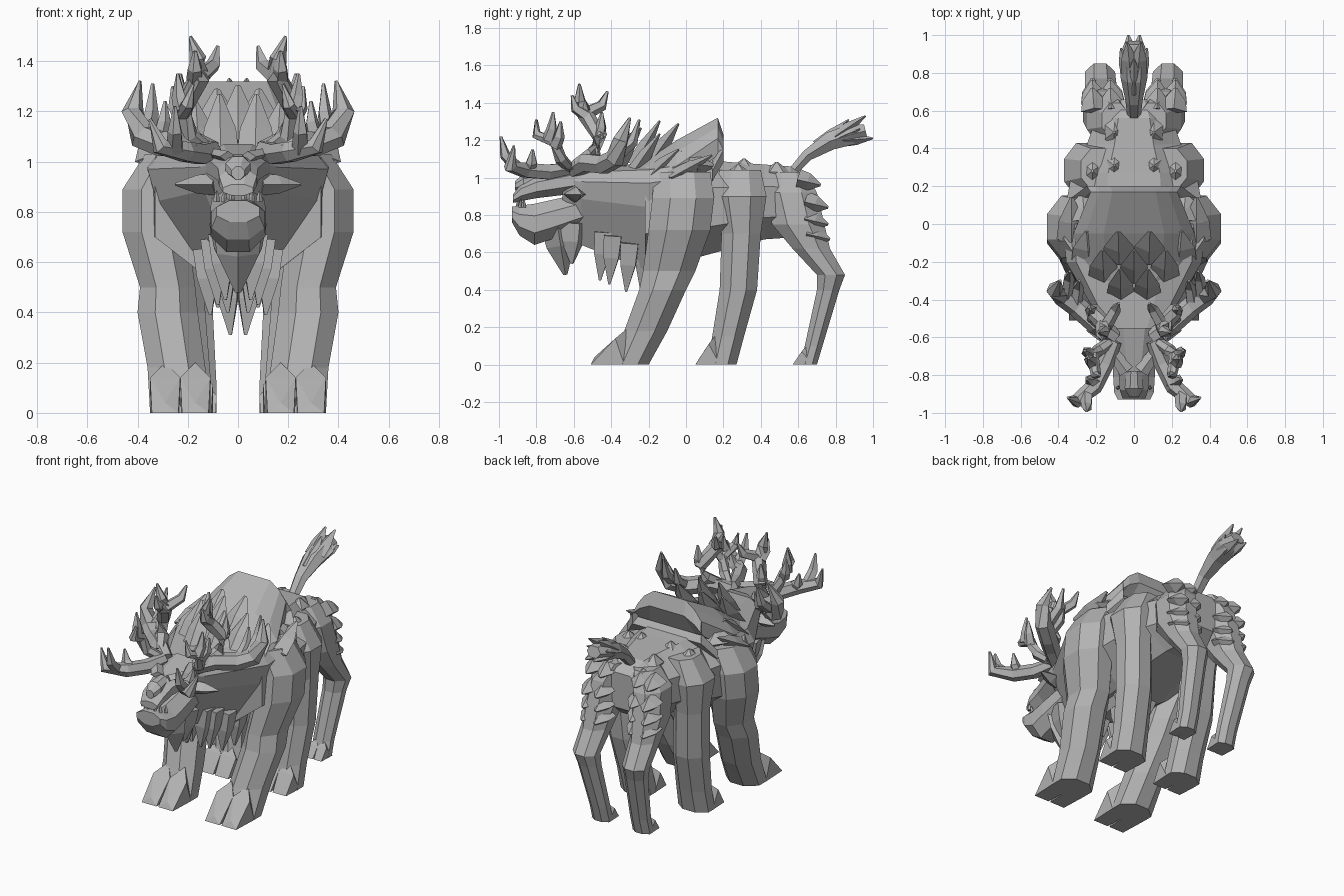
import bpy, bmesh, math
from mathutils import Vector as V

hide = bpy.data.materials.new("grey hide")
hide.diffuse_color = (0.45, 0.45, 0.45, 1)
SIDES = (("left", 1), ("right", -1))


def finish(name, bm):
    bmesh.ops.recalc_face_normals(bm, faces=bm.faces)
    me = bpy.data.meshes.new(name)
    bm.to_mesh(me)
    bm.free()
    me.materials.append(hide)
    ob = bpy.data.objects.new(name, me)
    bpy.context.collection.objects.link(ob)


def skin(bm, rings):
    """Bridge equal-length rings of points and cap both ends."""
    vs = [[bm.verts.new(p) for p in r] for r in rings]
    n = len(vs[0])
    for a, b in zip(vs, vs[1:]):
        for i in range(n):
            j = (i + 1) % n
            bm.faces.new((a[i], a[j], b[j], b[i]))
    bm.faces.new(vs[0])
    bm.faces.new(vs[-1])


def circle(n, turn=0.0, r=1.0):
    return [(r * math.cos(turn + i * math.tau / n), r * math.sin(turn + i * math.tau / n)) for i in range(n)]


OCT = circle(8, math.pi / 8, 1 / math.cos(math.pi / 8))


def mirrored(half):
    return half + [(-x, z) for x, z in reversed(half)]


def body(name, rings, prof=OCT):
    """Loft along y; ring = (y, bottom, top, half width)."""
    bm = bmesh.new()
    skin(bm, [[(px * w, y, (b + t) / 2 + pz * (t - b) / 2) for px, pz in prof] for y, b, t, w in rings])
    finish(name, bm)


def tube(bm, pts, radii, n=5, flat=1.0):
    P = [V(p) for p in pts]
    rings = []
    for i, p in enumerate(P):
        t = (P[min(i + 1, len(P) - 1)] - P[max(i - 1, 0)]).normalized()
        u = t.cross(V((0, 0, 1)))
        u = u.normalized() if u.length > 0.1 else V((1, 0, 0))
        v = u.cross(t) * flat
        rings.append([p + u * x + v * y for x, y in circle(n, 0, radii[i])])
    skin(bm, rings)


def spikes(name, items, flat=0.55):
    """Leaf-shaped tufts on both sides; item = (base, tip, half width)."""
    bm = bmesh.new()
    for b, t, w in items:
        for s in ((1, -1) if b[0] or t[0] else (1,)):
            B, T = V((b[0] * s, b[1], b[2])), V((t[0] * s, t[1], t[2]))
            tube(bm, [B, B.lerp(T, .45), T], (w, w * .85, w * .12), 4, flat)
    finish(name, bm)


# torso, neck and hump
body("torso", [(-.22, .55, 1.06, .33), (.05, .57, 1.1, .37), (.27, .63, 1.08, .33),
               (.42, .67, 1.07, .25), (.56, .68, 1.06, .2), (.66, .76, .99, .13)])
NECK = mirrored([(.45, 1), (.85, .9), (1, .65), (.9, .2), (.25, -1)])
body("neck", [(-.66, .82, 1.03, .1), (-.56, .64, 1.05, .15), (-.2, .5, 1.07, .36), (0, .52, 1.1, .37)], NECK)
HUMP = mirrored([(.5, 1), (.8, .5), (1, -.1), (1, -1)])
body("hump", [(-.38, .98, 1.05, .17), (-.2, .95, 1.1, .3), (-.05, .95, 1.2, .32),
              (.17, 1.12, 1.32, .23), (.2, 1.08, 1.23, .25), (.14, .98, 1.1, .33)], HUMP)

# broad mane plates in rows over neck, hump and shoulders
mane = []
for i, xs in enumerate([(.07,), (0, .16), (.08, .24), (.17, .3), (.1, .26)]):
    y, z, rise = -.38 + .1 * i, 1.03 + .035 * i, .25 - .011 * i * i
    for x in xs:
        drop = x * x * 1.5
        mane.append(((x, y, z - drop), (x * 1.05, y + .14, z + rise - drop * 1.8), .075 + .008 * i))
mane.append(((.33, -.08, 1.0), (.33, .14, 1.12), .08))
spikes("mane_tufts", mane, .5)

# chest, belly and chin tufts
spikes("chest_tufts", [((x + .02, y + .02, z + .26), (x, y, z), .07) for x, y, z in
                       [(.05, -.46, .45), (.08, -.41, .43), (.11, -.32, .39), (.04, -.24, .4),
                        (.03, -.08, .31), (.08, 0, .42)]], .9)
spikes("chin_beard", [((0, -.69, .76), (0, -.645, .48), .1), ((.05, -.6, .76), (.03, -.61, .54), .08)], .9)

# head
body("upper_jaw", [(-.925, .865, .91, .06), (-.88, .875, .97, .075), (-.8, .89, 1.01, .08), (-.55, .92, 1.07, .14)])
body("lower_jaw", [(-.93, .76, .845, .085), (-.89, .69, .85, .105), (-.81, .64, .86, .11),
                   (-.72, .67, .88, .11), (-.54, .74, .92, .1)])
body("nose", [(-.915, .93, .98, .025), (-.87, .93, 1.02, .05), (-.78, .95, 1.03, .04)])
spikes("brows", [((.04, -.78, 1.02), (.17, -.6, 1.05), .04)])
spikes("teeth", [((x, x / 2 - .91, .84), (x, x / 2 - .91, .885), .013) for x in (.025, .055, .085)], 1)
spikes("ears", [((.09, -.6, .91), (.25, -.56, .91), .055)], .8)

# antlers: curved beams, then bent tines that turn upward
BEAMS = [
    [(.1, -.6, 1.04), (.2, -.53, 1.08), (.3, -.44, 1.07), (.38, -.38, 1.1), (.42, -.35, 1.2), (.39, -.3, 1.32)],
    [(.1, -.62, 1.05), (.15, -.74, 1.03), (.21, -.86, 1.04), (.31, -.94, 1.06), (.35, -.92, 1.17)],
    [(.16, -.58, 1.07), (.21, -.49, 1.13), (.22, -.46, 1.22), (.15, -.54, 1.34), (.16, -.57, 1.41), (.19, -.57, 1.5)],
    [(.12, -.62, 1.05), (.19, -.67, 1.1), (.22, -.7, 1.19), (.2, -.8, 1.23), (.18, -.8, 1.31)],
]
TINES = [((.31, -.43, 1.08), (.29, -.3, 1.24)), ((.36, -.39, 1.1), (.34, -.25, 1.31)),
         ((.25, -.9, 1.05), (.25, -.99, 1.22)), ((.19, -.84, 1.04), (.25, -.82, 1.15)),
         ((.15, -.54, 1.34), (.08, -.42, 1.46)), ((.17, -.53, 1.33), (.17, -.61, 1.44)),
         ((.22, -.47, 1.22), (.23, -.45, 1.35)), ((.22, -.74, 1.2), (.24, -.71, 1.35)),
         ((.22, -.7, 1.17), (.26, -.67, 1.3))]
for side, s in SIDES:
    bm = bmesh.new()
    for k, pts in enumerate(BEAMS):
        r = (.055, .045, .043, .034)[k]
        tube(bm, [(x * s, y, z) for x, y, z in pts], [r * .8] + [r] * (len(pts) - 3) + [r * .8, .007], 6)
    for b, t in TINES:
        B, T = V((b[0] * s, *b[1:])), V((t[0] * s, *t[1:]))
        M = B.lerp(T, .5) + (T - B) * .25 * V((1, 1, 0)) - V((0, 0, .015))
        tube(bm, [B, M, T], (.036, .03, .007))
    finish(side + "_antler", bm)


# six legs: ring = (z, front y, back y, inner x, outer x), plus two wedge toes each
def legs(name, rings, reach, top):
    for side, s in SIDES:
        bm = bmesh.new()
        skin(bm, [[(s * (x0 + x1 + px * (x1 - x0)) / 2, (y0 + y1 + py * (y1 - y0)) / 2, z)
                   for px, py in OCT] for z, y0, y1, x0, x1 in rings])
        z0, y0, y1, x0, x1 = rings[0]
        w, f = (x1 - x0) / 2, y0 - reach
        for a in (x0, x0 + w):
            pts = [(a + w * u, f + v, z) for u in (0, 1) for v, z in ((reach + .07, z0), (reach * 1.2, top * .7))]
            pts += [(a + w * .06, f, z0), (a + w * .94, f, z0),
                    (a + w / 2, y0 + reach * .85, top), (a + w / 2, f + .02, top * .2)]
            bmesh.ops.convex_hull(bm, input=[bm.verts.new((x * s, y, z)) for x, y, z in pts])
        finish(f"{side}_{name}", bm)


legs("front_leg", [(0, -.4, -.2, .11, .35), (.18, -.33, -.1, .13, .36), (.4, -.25, .0, .16, .4),
                   (.5, -.23, .05, .17, .39), (.72, -.2, .13, .2, .46), (.89, -.18, .15, .2, .46),
                   (1.03, -.17, .13, .16, .37)], .11, .2)
legs("middle_leg", [(0, .11, .27, .1, .32), (.15, .14, .31, .11, .32), (.4, .18, .38, .13, .34),
                    (.7, .19, .4, .15, .35), (.9, .14, .43, .15, .37), (1.04, .18, .4, .1, .28)], .06, .16)
legs("hind_leg", [(0, .61, .7, .085, .21), (.1, .635, .73, .085, .21), (.4, .7, .82, .1, .24),
                  (.48, .7, .85, .1, .26), (.62, .57, .77, .09, .26), (.75, .46, .74, .07, .27),
                  (.92, .42, .7, .05, .25), (1.03, .46, .64, .03, .17)], .04, .1)

# ragged tufts down the back of the haunches
spikes("haunch_tufts", [((x, y - .12, z + .03), (x * 1.05, y, z), .07)
                        for y, z in ((.72, .96), (.76, .84), (.76, .75), (.77, .67)) for x in (.12, .21)], .8)

# faceted warts on the back
for i, (x, y, z, r) in enumerate([(.105, .485, 1.03, .075), (.105, .31, 1.06, .06), (.22, .28, 1.01, .085)]):
    for side, s in SIDES:
        bm = bmesh.new()
        skin(bm, [[(s * x + u * .75, y + v, z + r * h) for u, v in circle(6, .5, r * q)]
                  for q, h in ((.7, -.6), (1, 0), (.1, .7))])
        finish(f"{side}_wart_{i + 1}", bm)

# tail with a tufted end
bm = bmesh.new()
tube(bm, [(0, .56, 1.02), (0, .65, 1.12), (0, .77, 1.195), (0, .88, 1.23), (0, .96, 1.25)],
     (.035, .045, .07, .08, .05), 6, .8)
finish("tail", bm)
spikes("tail_tufts", [((.02, .8, 1.22), (.035, .96, 1.33), .05), ((.02, .84, 1.2), (.03, 1, 1.21), .05),
                      ((.03, .8, 1.2), (.07, .93, 1.26), .04), ((0, .7, 1.17), (0, .87, 1.31), .045)], .7)
